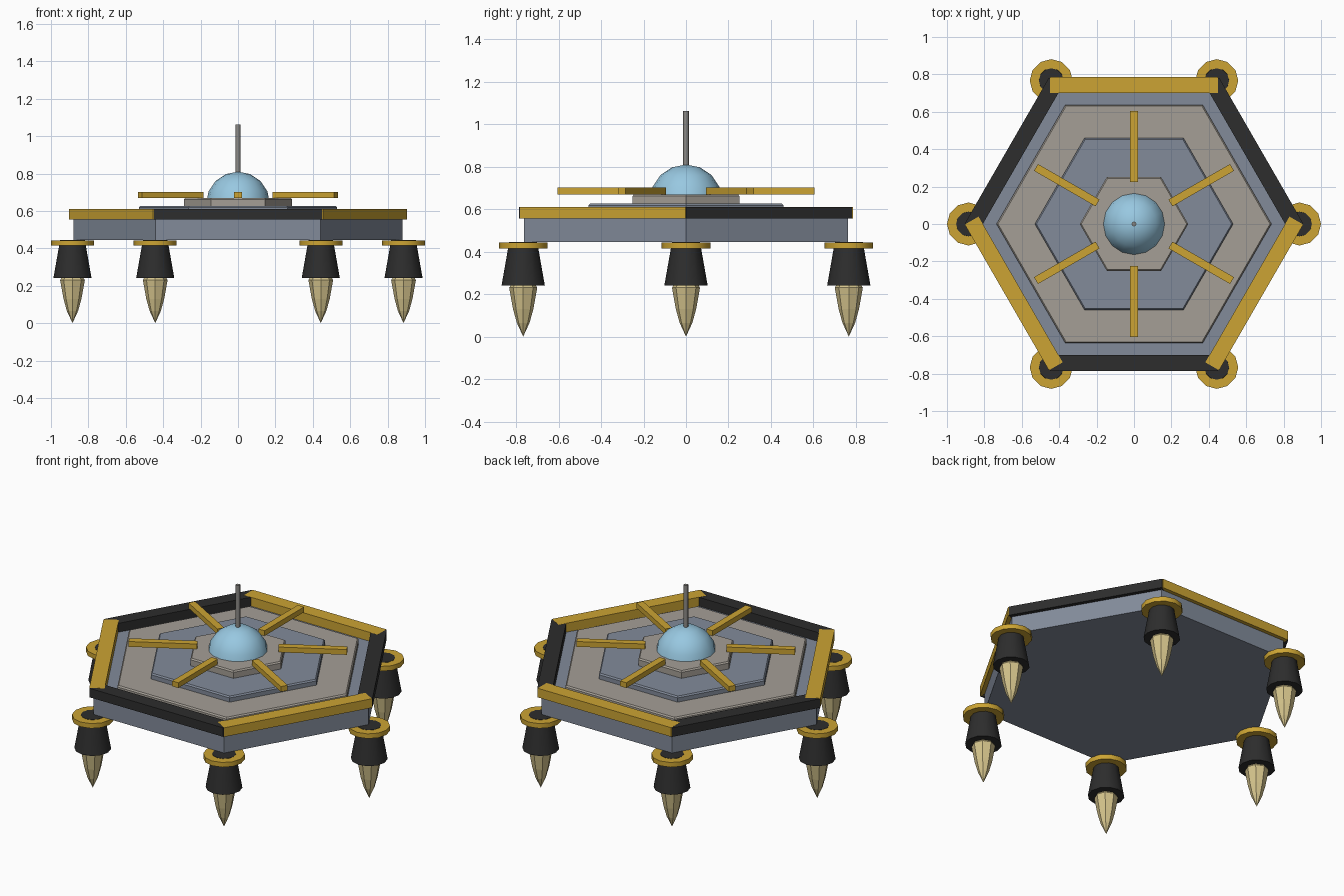
import bpy, bmesh
from math import sin, cos, pi, radians

if "Cube" in bpy.data.objects:
    bpy.data.objects.remove(bpy.data.objects["Cube"])

def material(name, r, g, b):
    lin = lambda c: ((c / 255 + 0.055) / 1.055) ** 2.4 if c > 10 else c / 255 / 12.92
    m = bpy.data.materials.new(name)
    m.diffuse_color = (lin(r), lin(g), lin(b), 1)
    m.use_nodes = True
    m.node_tree.nodes["Principled BSDF"].inputs["Base Color"].default_value = m.diffuse_color
    return m

SLATE = material("slate grey", 130, 139, 154)
TAUPE = material("warm grey", 165, 159, 150)
YELLOW = material("warning yellow", 204, 164, 51)
BLACK = material("black", 45, 45, 45)
BLUE = material("dome blue", 152, 200, 225)
STEEL = material("mast grey", 140, 138, 134)
FLAME = material("pale flame", 214, 197, 141)

def finish(name, bm, mat, smooth=None):
    bmesh.ops.recalc_face_normals(bm, faces=bm.faces)
    me = bpy.data.meshes.new(name)
    bm.to_mesh(me)
    bm.free()
    me.materials.append(mat)
    ob = bpy.data.objects.new(name, me)
    bpy.context.collection.objects.link(ob)
    if smooth:
        bpy.context.view_layer.objects.active = ob
        ob.select_set(True)
        bpy.ops.object.shade_smooth_by_angle(angle=radians(smooth))
        ob.select_set(False)
    return ob

def lathe(name, profile, sides, mat, x=0, y=0, smooth=None):
    """Spin (radius, z) points; a zero radius makes a tip, other ends are capped."""
    bm = bmesh.new()
    rings = []
    for r, z in profile:
        n = sides if r > 0 else 1
        rings.append([bm.verts.new((x + r * cos(2 * pi * i / sides),
                                    y + r * sin(2 * pi * i / sides), z)) for i in range(n)])
    for a, b in zip(rings, rings[1:]):
        for i in range(sides):
            j = (i + 1) % sides
            quad = [a[i % len(a)], a[j % len(a)], b[j % len(b)], b[i % len(b)]]
            bm.faces.new(list(dict.fromkeys(quad)))
    for ring in (rings[0], rings[-1]):
        if len(ring) > 1:
            bm.faces.new(ring)
    return finish(name, bm, mat, smooth)

def bar(name, r0, r1, width, z0, z1, angle, mat):
    """Box from radius r0 to r1, turned about the z axis."""
    bm = bmesh.new()
    bmesh.ops.create_cube(bm, size=1)
    for v in bm.verts:
        v.co.x = (r0 + r1) / 2 + v.co.x * (r1 - r0)
        v.co.y *= width
        v.co.z = (z0 + z1) / 2 + v.co.z * (z1 - z0)
    ob = finish(name, bm, mat)
    ob.rotation_euler.z = radians(angle)

def hex_tier(name, r, z0, z1, mat, c=0.008):
    lathe(name, [(r, z0), (r, z1 - c), (r - c, z1)], 6, mat)

# stacked hexagonal deck
lathe("hull", [(0.88, 0.445), (0.88, 0.556)], 6, SLATE)
hex_tier("lower_deck", 0.735, 0.55, 0.592, TAUPE)
hex_tier("middle_deck", 0.53, 0.585, 0.626, SLATE)
hex_tier("upper_deck", 0.29, 0.62, 0.67, TAUPE)

# dome and mast
dome = [(0.17 * cos(pi * i / 8) if i < 4 else 0, 0.64 + 0.17 * sin(pi * i / 8)) for i in range(5)]
lathe("dome", dome, 16, BLUE, smooth=40)
lathe("mast", [(0.013, 0.7), (0.013, 1.062)], 8, STEEL, smooth=50)

# edge rails (alternating colours) and roof spokes
for k in range(6):
    a = 30 + 60 * k
    yellow = k % 2 == 1
    bar(f"edge_rail_{k}", 0.70, 0.785, 0.90, 0.555, 0.61 + 0.0005 * yellow, a, YELLOW if yellow else BLACK)
    bar(f"spoke_{k}", 0.225, 0.605, 0.042, 0.669, 0.701, a, YELLOW)

# thrusters under each corner
for k in range(6):
    x, y = 0.885 * cos(k * pi / 3), 0.885 * sin(k * pi / 3)
    lathe(f"thruster_flange_{k}", [(0.115, 0.414), (0.115, 0.443)], 12, YELLOW, x, y, 40)
    lathe(f"thruster_nozzle_{k}", [(0.102, 0.24), (0.066, 0.4445)], 12, BLACK, x, y, 40)
    lathe(f"thruster_flame_{k}", [(0.054, 0.25), (0.066, 0.23), (0.048, 0.13), (0.03, 0.065), (0, 0)],
          8, FLAME, x, y)
